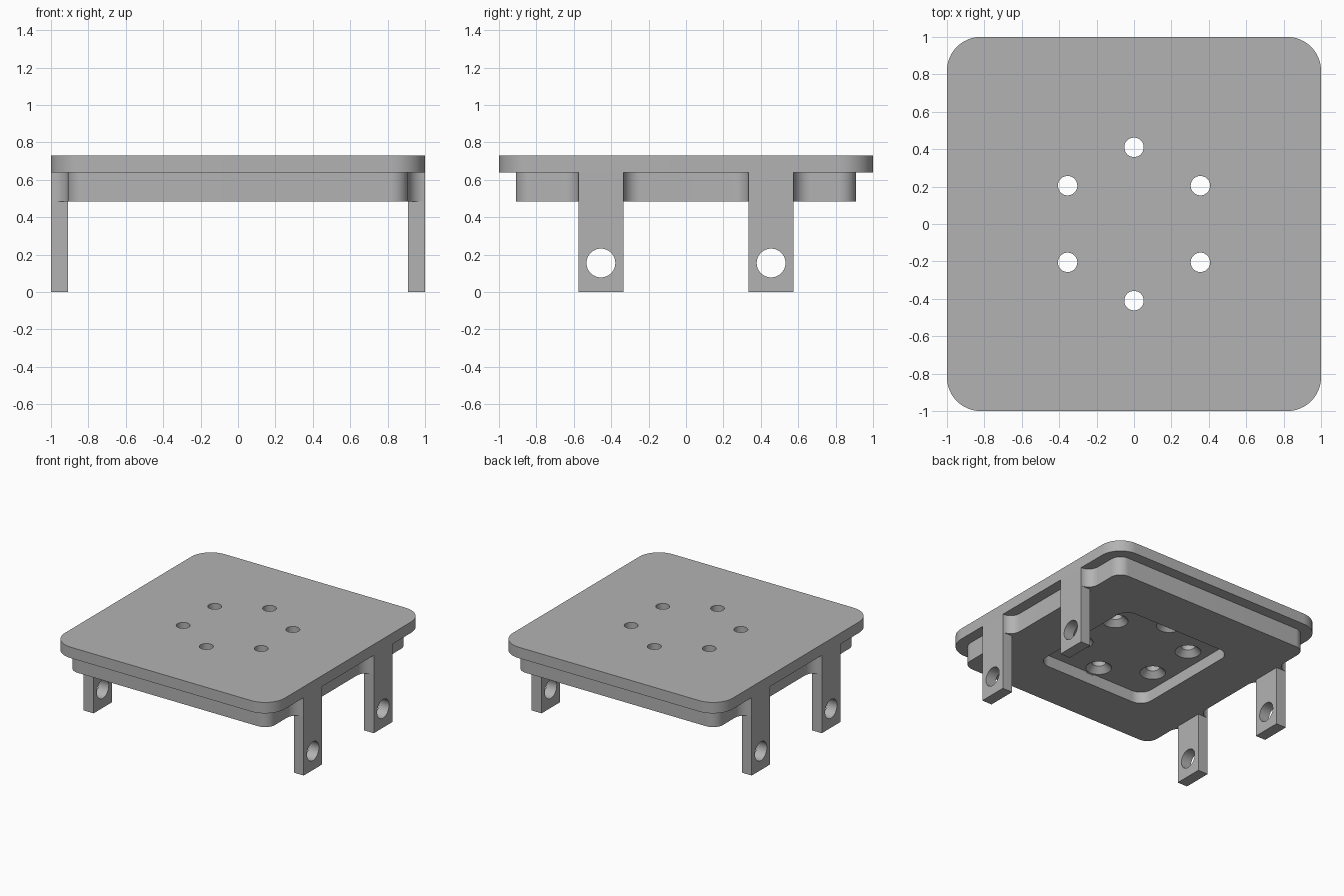
import bpy
import bmesh
from math import cos, sin, radians

if "Cube" in bpy.data.objects:
    bpy.data.objects.remove(bpy.data.objects["Cube"], do_unlink=True)

# Heights and shared sizes
TOP, PLATE_Z, SKIRT_Z, POCKET_Z = 0.73, 0.64, 0.485, 0.58
WALL = 0.09
INNER = 1 - WALL
LEG_IN, LEG_OUT = 0.335, 0.575
SIDES = (-1, 1)

grey = bpy.data.materials.new("plain grey")
grey.use_nodes = True
grey.diffuse_color = (0.45, 0.45, 0.45, 1)
grey.node_tree.nodes["Principled BSDF"].inputs["Base Color"].default_value = grey.diffuse_color


def arc(cx, cy, r, start, end, steps=12):
    angles = [radians(start + (end - start) * i / steps) for i in range(steps + 1)]
    return [(cx + r * cos(a), cy + r * sin(a)) for a in angles]


def four_way(quarter):
    """Mirror a first-quadrant outline into a closed loop."""
    back = quarter[::-1]
    return (quarter + [(-x, y) for x, y in back]
            + [(-x, -y) for x, y in quarter] + [(x, -y) for x, y in back])


def add_loft(bm, rings):
    """Closed solid through matching rings of points."""
    loops = [[bm.verts.new(p) for p in ring] for ring in rings]
    n = len(loops[0])
    for low, high in zip(loops, loops[1:]):
        for i in range(n):
            j = (i + 1) % n
            bm.faces.new((low[i], low[j], high[j], high[i]))
    bm.faces.new(loops[0][::-1])
    bm.faces.new(loops[-1])


def make_object(name, solids):
    """One mesh from a list of solids, each a list of rings."""
    bm = bmesh.new()
    for rings in solids:
        add_loft(bm, rings)
    bmesh.ops.recalc_face_normals(bm, faces=bm.faces)
    mesh = bpy.data.meshes.new(name)
    bm.to_mesh(mesh)
    bm.free()
    mesh.materials.append(grey)
    obj = bpy.data.objects.new(name, mesh)
    bpy.context.collection.objects.link(obj)
    return obj


def prism(outline, z0, z1):
    return [[(x, y, z) for x, y in outline] for z in (z0, z1)]


def activate(obj):
    bpy.ops.object.select_all(action="DESELECT")
    obj.select_set(True)
    bpy.context.view_layer.objects.active = obj


def cut(obj, cutter):
    cutter.hide_render = True
    activate(obj)
    mod = obj.modifiers.new("cut", "BOOLEAN")
    mod.operation, mod.solver, mod.object = "DIFFERENCE", "EXACT", cutter
    bpy.ops.object.modifier_apply(modifier=mod.name)


def rounded_square(half, r):
    return four_way(arc(half - r, half - r, r, 0, 90))


# Top plate
plate = make_object("top_plate", [prism(rounded_square(1, 0.18), PLATE_Z, TOP)])

# Skirt block, flaring with fillets into a tab above each leg
quarter = (arc(1, LEG_IN - WALL, WALL, 180, 90)
           + arc(1, LEG_OUT + WALL, WALL, 270, 180)
           + arc(INNER - WALL, INNER - WALL, WALL, 0, 90))
skirt = make_object("skirt_block", [prism(four_way(quarter), SKIRT_Z, PLATE_Z)])

# Pocket underneath
pocket = make_object("pocket_cutter", [prism(rounded_square(0.51, 0.1), 0.4, POCKET_Z)])
cut(skirt, pocket)

# Six countersunk screw holes
centres = [(0, s * 0.41) for s in SIDES]
centres += [(sx * 0.355, sy * 0.205) for sx in SIDES for sy in SIDES]
profile = [(0.107, POCKET_Z - 0.01), (0.052, POCKET_Z + 0.045), (0.052, 0.9)]
screws = make_object("screw_cutter", [
    [[(x, y, z) for x, y in arc(cx, cy, r, 0, 350, 35)] for r, z in profile]
    for cx, cy in centres])
cut(skirt, screws)
cut(plate, screws)

# Four legs with pin holes running across
parts, cutters = [plate, skirt], [pocket, screws]
mid = (LEG_IN + LEG_OUT) / 2
for sx, side in ((1, "left"), (-1, "right")):
    for sy, end in ((-1, "front"), (1, "back")):
        box = [(sx * x, sy * y) for x, y in
               ((INNER, LEG_IN), (1, LEG_IN), (1, LEG_OUT), (INNER, LEG_OUT))]
        leg = make_object(f"{end}_{side}_leg", [prism(box, 0, SKIRT_Z)])
        circle = arc(sy * mid, 0.155, 0.077, 0, 352.5, 47)
        pin_rings = [[(sx * x, y, z) for y, z in circle] for x in (0.8, 1.1)]
        pin = make_object("pin_cutter", [pin_rings])
        cut(leg, pin)
        parts.append(leg)
        cutters.append(pin)

for cutter in cutters:
    bpy.data.objects.remove(cutter, do_unlink=True)

for part in parts:
    activate(part)
    bpy.ops.object.shade_smooth_by_angle(angle=radians(30))
